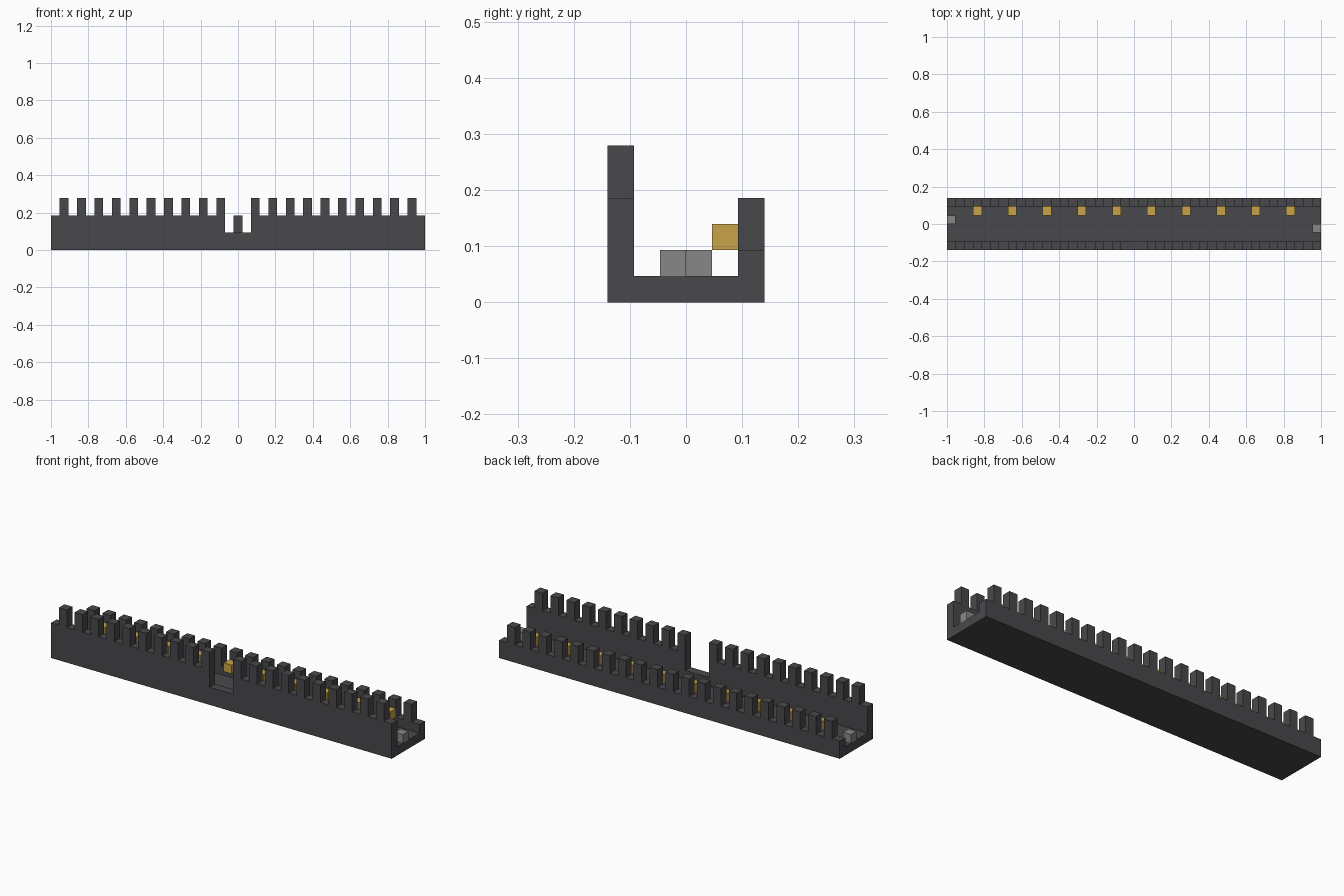
import bpy
import bmesh
from mathutils import Matrix, Vector

old = bpy.data.objects.get("Cube")
if old:
    bpy.data.objects.remove(old, do_unlink=True)

COUNT = 43             # blocks along the length
U = 2 / COUNT          # size of one block
HALF = COUNT // 2


def material(name, rgb):
    m = bpy.data.materials.new(name)
    m.use_nodes = True
    m.diffuse_color = (*rgb, 1)
    m.node_tree.nodes["Principled BSDF"].inputs["Base Color"].default_value = (*rgb, 1)
    return m


DARK = material("dark stone", (0.066, 0.065, 0.072))
GREY = material("grey stone", (0.245, 0.245, 0.245))
GOLD = material("lamp gold", (0.57, 0.37, 0.063))


def finish(name, bm, mat):
    bmesh.ops.recalc_face_normals(bm, faces=bm.faces[:])
    mesh = bpy.data.meshes.new(name)
    bm.to_mesh(mesh)
    bm.free()
    mesh.materials.append(mat)
    obj = bpy.data.objects.new(name, mesh)
    bpy.context.collection.objects.link(obj)


def box(name, lo, hi, mat):
    """Box between two corners, in blocks."""
    lo, hi = Vector(lo) * U, Vector(hi) * U
    bm = bmesh.new()
    bmesh.ops.create_cube(bm, size=1, matrix=Matrix.Translation((lo + hi) / 2)
                          @ Matrix.Diagonal((*(hi - lo), 1)))
    finish(name, bm, mat)


def wall(name, y, height):
    """Extrude a stepped outline whose top follows height(column)."""
    end = COUNT / 2
    outline = [(-end, 0)]
    for col in range(-HALF, HALF + 1):
        h = height(col)
        if h != outline[-1][1]:
            outline.append((col - 0.5, h))
        if col == HALF or height(col + 1) != h:
            outline.append((col + 0.5, h))
    outline.append((end, 0))
    bm = bmesh.new()
    face = bm.faces.new([bm.verts.new((x * U, y * U, z * U)) for x, z in outline])
    result = bmesh.ops.extrude_face_region(bm, geom=[face])
    moved = [g for g in result["geom"] if isinstance(g, bmesh.types.BMVert)]
    bmesh.ops.translate(bm, verts=moved, vec=(0, U, 0))
    finish(name, bm, DARK)


def merlon(col):
    return 2 if col % 2 == 0 and abs(col) < HALF else 0


def front_height(col):
    return 2 if abs(col) <= 1 else 4 + merlon(col)   # gateway notch in the middle


# Walls and walkway
wall("front_wall", -3, front_height)
wall("back_wall", 2, lambda col: 2 + merlon(col))
box("walkway_floor", (-COUNT / 2, -2, 0), (COUNT / 2, 2, 1), DARK)

# Lamps on the inner side of the back merlons
for i, col in enumerate(range(-18, 19, 4)):
    box(f"lamp_{i + 1}", (col - 0.5, 1, 2), (col + 0.5, 2, 3), GOLD)

# Loose blocks at both ends of the walkway
box("right_end_block", (-COUNT / 2, 0, 1), (1 - COUNT / 2, 1, 2), GREY)
box("left_end_block", (COUNT / 2 - 1, -1, 1), (COUNT / 2, 0, 2), GREY)
